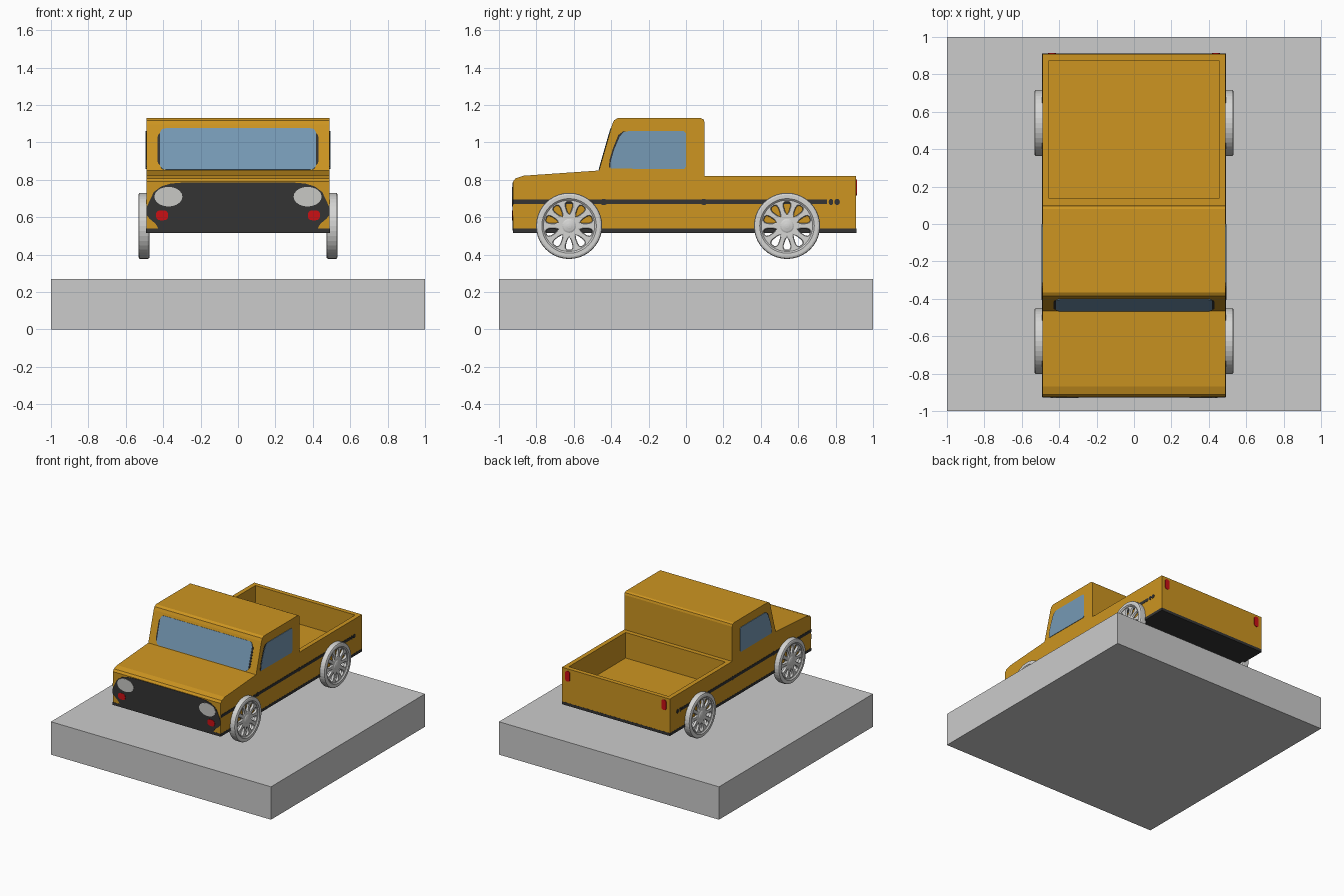
import bpy, bmesh, math
from mathutils import Vector

if "Cube" in bpy.data.objects:
    bpy.data.objects.remove(bpy.data.objects["Cube"])

def material(name, r, g, b):
    m = bpy.data.materials.new(name)
    m.diffuse_color = (r, g, b, 1)
    m.use_nodes = True
    m.node_tree.nodes["Principled BSDF"].inputs["Base Color"].default_value = m.diffuse_color
    return m

ORANGE = material("orange paint", 0.61, 0.30, 0.015)
BLACK = material("black trim", 0.033, 0.033, 0.033)
GLASS = material("blue glass", 0.18, 0.32, 0.46)
GREY = material("grey stone", 0.60, 0.60, 0.60)
SILVER = material("silver wheel", 0.66, 0.66, 0.65)
LAMP = material("pale lamp", 0.58, 0.58, 0.56)
RED = material("red lamp", 0.60, 0.005, 0.007)
BROWN = material("brown bed floor", 0.195, 0.11, 0.056)

def add(name, mesh, *mats):
    mesh.materials.clear()
    for m in mats:
        mesh.materials.append(m)
    ob = bpy.data.objects.new(name, mesh)
    bpy.context.collection.objects.link(ob)
    return ob

def finish(bm, name):
    bmesh.ops.recalc_face_normals(bm, faces=bm.faces)
    me = bpy.data.meshes.new(name)
    bm.to_mesh(me)
    bm.free()
    return me

def prism(pts, origin, u, v, n, lo, hi):
    """bmesh prism of a 2D outline laid on axes u, v and extruded along n."""
    bm = bmesh.new()
    o, u, v, n = map(Vector, (origin, u, v, n))
    face = bm.faces.new([bm.verts.new(o + u * a + v * b + n * lo) for a, b in pts])
    ext = bmesh.ops.extrude_face_region(bm, geom=[face])
    verts = [g for g in ext["geom"] if isinstance(g, bmesh.types.BMVert)]
    bmesh.ops.translate(bm, verts=verts, vec=n * (hi - lo))
    return bm

def plate(name, pts, mat, origin, u, v, n, t=0.004):
    return add(name, finish(prism(pts, origin, u, v, n, -0.003, t), name), mat)

def rounded(cx, cy, w, h, r, seg=5):
    out = []
    for k, (sx, sy) in enumerate(((1, 1), (-1, 1), (-1, -1), (1, -1))):
        for i in range(seg + 1):
            a = math.pi / 2 * (k + i / seg)
            out.append((cx + sx * (w / 2 - r) + r * math.cos(a),
                        cy + sy * (h / 2 - r) + r * math.sin(a)))
    return out

def ellipse(cx, cy, w, h, seg=20):
    return [(cx + w / 2 * math.cos(2 * math.pi * i / seg),
             cy + h / 2 * math.sin(2 * math.pi * i / seg)) for i in range(seg)]

X, Y, Z = (1, 0, 0), (0, 1, 0), (0, 0, 1)

def rect(a0, a1, b0, b1):
    return [(a0, b0), (a1, b0), (a1, b1), (a0, b1)]

# Display slab
add("base_slab", finish(prism(rect(-1, 1, -1, 1), (0, 0, 0), X, Y, Z, 0, 0.27), "base_slab"), GREY)

# Body: side profile extruded across, cargo bed sunk into the rear deck
profile = [(-0.925, 0.54), (-0.925, 0.79), (-0.912, 0.808), (-0.87, 0.822), (-0.465, 0.85),
           (-0.395, 1.095), (-0.385, 1.118), (-0.365, 1.13), (0.08, 1.13), (0.095, 1.122),
           (0.10, 1.105), (0.10, 0.82), (0.91, 0.82), (0.91, 0.54)]
bm = prism(profile, (0, 0, 0), Y, Z, X, -0.49, 0.49)
bmesh.ops.recalc_face_normals(bm, faces=bm.faces)
deck = next(f for f in bm.faces if f.normal.z > 0.9 and f.calc_center_median().y > 0.3)
bmesh.ops.inset_region(bm, faces=[deck], thickness=0.052)
floor = bmesh.ops.extrude_discrete_faces(bm, faces=[deck])["faces"][0]
bmesh.ops.translate(bm, verts=floor.verts, vec=(0, 0, -0.21))
floor.material_index = 1
add("truck_body", finish(bm, "truck_body"), ORANGE, BROWN)

# Dark chassis under the body
add("chassis", finish(prism(rect(-0.491, 0.491, -0.926, 0.911), (0, 0, 0), X, Y, Z, 0.517, 0.54),
                      "chassis"), BLACK)

# Front mask, lamps and rear lamps
half = [(0.42, 0.53), (0.44, 0.565), (0.47, 0.59), (0.489, 0.61), (0.489, 0.65),
        (0.472, 0.69), (0.45, 0.735), (0.41, 0.765), (0.36, 0.78), (0.28, 0.787)]
mask = half + [(-a, b) for a, b in reversed(half)]
front = ((0, -0.925, 0), X, Z, (0, -1, 0))
plate("front_grille", mask, BLACK, *front, t=0.003)
for s, side in ((1, "right"), (-1, "left")):
    plate(side + "_headlight", ellipse(s * 0.372, 0.71, 0.15, 0.105), LAMP, *front, t=0.006)
    plate(side + "_indicator", rounded(s * 0.406, 0.61, 0.066, 0.052, 0.022), RED, *front, t=0.006)
    plate(side + "_tail_light", rounded(s * 0.438, 0.76, 0.042, 0.085, 0.018), RED,
          (0, 0.91, 0), X, Z, Y)

# Windscreen on the sloping pillar plane
slope = Vector((0, 0.07, 0.245)).normalized()
normal = Vector((0, -slope.z, slope.y))
screen = ((0, -0.465, 0.85), X, slope, normal)
plate("windscreen_seal", rounded(0, 0.118, 0.86, 0.19, 0.03), BLACK, *screen, t=0.002)
plate("windscreen", rounded(0, 0.119, 0.835, 0.23, 0.03), GLASS, *screen)

# Side windows, waist stripes
window = [(-0.405, 0.86), (-0.402, 0.90), (-0.385, 0.96), (-0.355, 1.03), (-0.335, 1.055),
          (-0.31, 1.06), (-0.01, 1.06), (0, 1.05), (0, 0.87), (-0.01, 0.858)]
seal = [(-0.413, 0.865), (-0.408, 0.91), (-0.39, 0.97), (-0.362, 1.04), (-0.335, 1.06),
        (-0.2, 1.055), (-0.2, 0.865)]
for s, side in ((1, "right"), (-1, "left")):
    wall = ((s * 0.49, 0, 0), Y, Z, (s, 0, 0))
    plate(side + "_window_seal", seal, BLACK, *wall, t=0.002)
    plate(side + "_window", window, GLASS, *wall)
    plate(side + "_stripe", rect(-0.925, 0.755, 0.67, 0.694), BLACK, *wall, t=0.002)
    for i, (y, w) in enumerate(((-0.44, 0.045), (0.095, 0.04), (0.775, 0.025), (0.808, 0.03))):
        plate(f"{side}_stripe_dot_{i}", ellipse(y, 0.682, w, 0.034, 10), BLACK, *wall, t=0.003)

# Wheels: turned tyre and hub, pierced spoke disc (local z is the axle)
def lathe(name, pts, closed, seg=40):
    bm = bmesh.new()
    vs = [bm.verts.new((r, 0, z)) for r, z in pts]
    for a, b in zip(vs, vs[1:] + (vs[:1] if closed else [])):
        bm.edges.new((a, b))
    bmesh.ops.spin(bm, geom=bm.verts[:] + bm.edges[:], cent=(0, 0, 0), axis=Z,
                   angle=2 * math.pi, steps=seg)
    bmesh.ops.remove_doubles(bm, verts=bm.verts, dist=1e-5)
    return finish(bm, name)

tyre = lathe("tyre", [(0.137, -0.026), (0.165, -0.031), (0.174, -0.027), (0.177, -0.02),
                      (0.177, 0.02), (0.174, 0.026), (0.165, 0.03), (0.146, 0.03),
                      (0.137, 0.022)], True)
hub = lathe("hub", [(0, -0.03), (0.045, -0.03), (0.045, 0.014), (0.03, 0.022),
                    (0.012, 0.026), (0, 0.027)], False, 20)

curve = bpy.data.curves.new("spoke_outline", "CURVE")
curve.dimensions, curve.fill_mode = "2D", "BOTH"
curve.extrude, curve.bevel_depth, curve.bevel_resolution = 0.006, 0.004, 0

def spline(pts):
    sp = curve.splines.new("POLY")
    sp.points.add(len(pts) - 1)
    for p, (x, y) in zip(sp.points, pts):
        p.co = (x, y, 0, 1)
    sp.use_cyclic_u = True

spline(ellipse(0, 0, 0.282, 0.282, 40))
drop = [(0.05, 0), (0.078, 0.014), (0.105, 0.022), (0.121, 0.021), (0.131, 0.012)]
drop += [(r, -w) for r, w in reversed(drop[1:])]
for i in range(10):
    a = math.radians(36 * i)
    spline([(r * math.cos(a) - w * math.sin(a), r * math.sin(a) + w * math.cos(a)) for r, w in drop])
temp = bpy.data.objects.new("spoke_outline", curve)
bpy.context.collection.objects.link(temp)
dg = bpy.context.evaluated_depsgraph_get()
spokes = bpy.data.meshes.new_from_object(temp.evaluated_get(dg))
bpy.data.objects.remove(temp)

for s, side in ((1, "right"), (-1, "left")):
    for y, end in ((-0.625, "front"), (0.54, "rear")):
        for part, mesh, dx in (("tyre", tyre, 0), ("hub", hub, 0), ("spokes", spokes, 0.008)):
            ob = add(f"{end}_{side}_{part}", mesh, SILVER)
            ob.location = (s * (0.503 + dx), y, 0.554)
            ob.rotation_euler = (0, s * math.pi / 2, 0)
